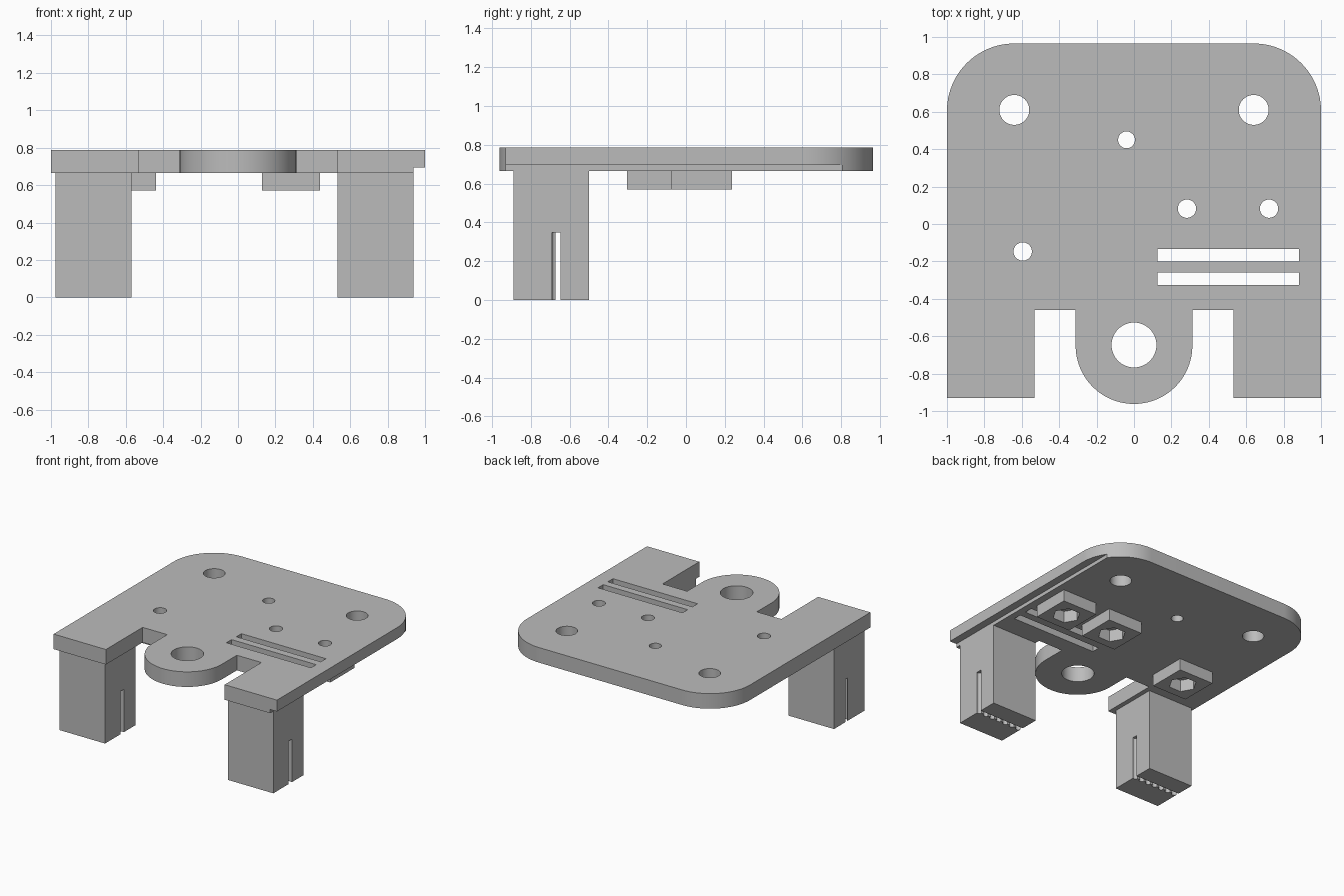
import bpy
import bmesh
from math import pi, cos, sin, radians
from mathutils import Matrix, Vector

if "Cube" in bpy.data.objects:
    bpy.data.objects.remove(bpy.data.objects["Cube"], do_unlink=True)

grey = bpy.data.materials.new("plain grey")
grey.use_nodes = True
grey.diffuse_color = (0.5, 0.5, 0.5, 1)
grey.node_tree.nodes["Principled BSDF"].inputs["Base Color"].default_value = (0.5, 0.5, 0.5, 1)

PLATE_BOTTOM, PLATE_TOP = 0.665, 0.787


def finish(name, bm):
    bmesh.ops.recalc_face_normals(bm, faces=bm.faces)
    mesh = bpy.data.meshes.new(name)
    bm.to_mesh(mesh)
    bm.free()
    mesh.materials.append(grey)
    obj = bpy.data.objects.new(name, mesh)
    bpy.context.collection.objects.link(obj)
    return obj


def prism(name, outline, z0, z1):
    """Extrude a flat outline from z0 to z1."""
    bm = bmesh.new()
    face = bm.faces.new([bm.verts.new((x, y, z0)) for x, y in outline])
    top = bmesh.ops.extrude_face_region(bm, geom=[face])
    verts = [g for g in top["geom"] if isinstance(g, bmesh.types.BMVert)]
    bmesh.ops.translate(bm, verts=verts, vec=(0, 0, z1 - z0))
    return finish(name, bm)


def box(name, x0, x1, y0, y1, z0, z1):
    return prism(name, [(x0, y0), (x1, y0), (x1, y1), (x0, y1)], z0, z1)


def arc(cx, cy, r, start, end, steps):
    angles = [radians(start + (end - start) * i / steps) for i in range(steps + 1)]
    return [(cx + r * cos(a), cy + r * sin(a)) for a in angles]


def rod(x, y, r, z0, z1, sides=48):
    return prism("cutter", arc(x, y, r, 0, 360, sides)[:-1], z0, z1)


def cut(obj, cutters):
    """Subtract each cutter, then remove it."""
    for cutter in cutters:
        cutter.hide_render = True
        mod = obj.modifiers.new("cut", "BOOLEAN")
        mod.operation = "DIFFERENCE"
        mod.solver = "EXACT"
        mod.object = cutter
        bpy.context.view_layer.objects.active = obj
        bpy.ops.object.modifier_apply(modifier=mod.name)
        bpy.data.objects.remove(cutter, do_unlink=True)


# Plate outline: two front arms, round central tongue, rounded back corners
R = 0.36
outline = [(-1, -0.93), (-0.532, -0.93), (-0.532, -0.46), (-0.312, -0.46)]
outline += arc(0, -0.65, 0.312, 180, 360, 48)
outline += [(0.312, -0.46), (0.532, -0.46), (0.532, -0.93), (1, -0.93)]
outline += arc(1 - R, 0.965 - R, R, 0, 90, 24)
outline += arc(R - 1, 0.965 - R, R, 90, 180, 24)
plate = prism("plate", outline, PLATE_BOTTOM, PLATE_TOP)

# Round holes, long slots and the rebate under the left edge
bolts = [(0.283, 0.082), (0.722, 0.082), (-0.595, -0.147)]
holes = [(0, -0.647, 0.12), (-0.64, 0.61, 0.08), (0.64, 0.61, 0.08), (-0.04, 0.45, 0.045)]
holes += [(x, y, 0.049) for x, y in bolts]
cutters = [rod(x, y, r, 0.5, 1) for x, y, r in holes]
cutters += [box("cutter", 0.125, 0.882, y, y + 0.066, 0.5, 1) for y in (-0.2, -0.326)]
cutters.append(box("cutter", 0.938, 1.1, -1.1, 0.97, 0.5, 0.695))
cut(plate, cutters)
parts = [plate]

# Square nut pads with hexagonal pockets
for i, (x, y) in enumerate(bolts):
    pad = box(f"nut_pad_{i + 1}", x - 0.156, x + 0.156, y - 0.156, y + 0.156, 0.57, PLATE_BOTTOM)
    cut(pad, [rod(x, y, 0.104, 0.5, 0.8, 6)])
    parts.append(pad)

# Legs with a toothed belt slot running side to side
PITCH = 0.0625
for name, x0 in (("right_leg", -0.975), ("left_leg", 0.532)):
    x1 = x0 + 0.406
    leg = box(name, x0, x1, -0.888, -0.5, 0, PLATE_BOTTOM)
    cutters = [box("cutter", x0 - 0.1, x1 + 0.1, -0.672, -0.648, -0.1, 0.347)]
    cutters += [rod(x1 - 0.008 - i * PITCH, -0.672, 0.021, -0.1, 0.347, 16) for i in range(7)]
    cut(leg, cutters)
    parts.append(leg)

# Smooth the curved walls, keep the edges sharp
bpy.ops.object.select_all(action="DESELECT")
for obj in parts:
    obj.select_set(True)
bpy.context.view_layer.objects.active = plate
bpy.ops.object.shade_smooth_by_angle(angle=radians(30))
